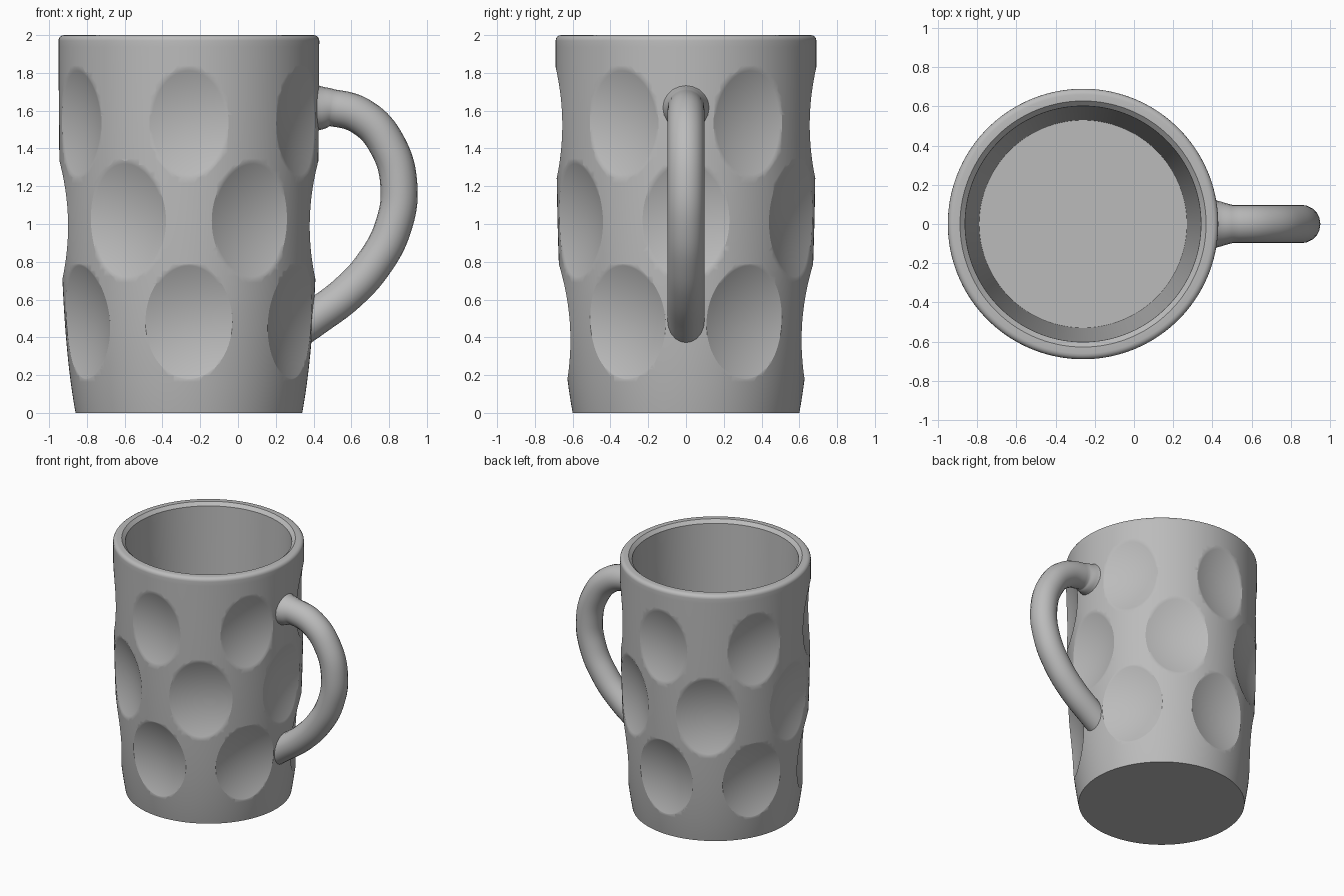
import bpy
import bmesh
from math import sin, cos, pi, exp, sqrt
from mathutils import Matrix

CENTRE_X = -0.26

cube = bpy.data.objects.get("Cube")
if cube:
    bpy.data.objects.remove(cube, do_unlink=True)

grey = bpy.data.materials.new("plain_grey")
grey.use_nodes = True
COLOUR = (0.5, 0.5, 0.5, 1)
grey.diffuse_color = COLOUR
grey.node_tree.nodes["Principled BSDF"].inputs["Base Color"].default_value = COLOUR


def add_object(name, bm):
    bmesh.ops.recalc_face_normals(bm, faces=bm.faces)
    mesh = bpy.data.meshes.new(name)
    bm.to_mesh(mesh)
    bm.free()
    obj = bpy.data.objects.new(name, mesh)
    bpy.context.collection.objects.link(obj)
    mesh.materials.append(grey)
    return obj


def make_active(obj):
    bpy.ops.object.select_all(action="DESELECT")
    obj.select_set(True)
    bpy.context.view_layer.objects.active = obj


def outer_radius(z):
    return 0.692 - 0.092 * exp(-z / 0.5)


# Mug body: a turned profile, from the base up the outside and down the inside
RINGS = 60
profile = [(0, 0)]
profile += [(outer_radius(1.97 * i / RINGS), 1.97 * i / RINGS) for i in range(RINGS + 1)]
profile += [(0.661 + 0.03 * cos(a * pi / 8), 1.97 + 0.03 * sin(a * pi / 8)) for a in range(1, 5)]
profile += [(0.628, 2.0), (0.602, 1.975), (0.53, 0.12), (0, 0.12)]

bm = bmesh.new()
verts = [bm.verts.new((r, 0, z)) for r, z in profile]
edges = [bm.edges.new(pair) for pair in zip(verts, verts[1:])]
bmesh.ops.spin(bm, geom=verts + edges, cent=(0, 0, 0), axis=(0, 0, 1),
               angle=2 * pi, steps=144, use_merge=True)
bmesh.ops.remove_doubles(bm, verts=bm.verts, dist=0.0001)
body = add_object("mug_body", bm)
body.location.x = CENTRE_X


# Dimple cutter: a shallow oval bowl with straight sides, closed on the outside
def add_bowl(bm, z0, half_w, half_h, depth, angle):
    radius = outer_radius(z0)
    slope = 0.184 * exp(-z0 / 0.5)
    sag = radius - sqrt(radius ** 2 - half_w ** 2)
    turn = Matrix.Rotation(angle, 4, "Z")
    segs, steps, reach = 64, 12, 1.12

    def ring(t, x_fixed=None):
        points = []
        for k in range(segs):
            u, v = t * cos(2 * pi * k / segs), t * sin(2 * pi * k / segs)
            x = radius - depth + (depth - sag) * u * u + depth * v * v + slope * v * half_h
            co = Matrix.Translation((x_fixed or x, u * half_w, z0 + v * half_h)).translation
            points.append(bm.verts.new(turn @ co))
        return points

    rings = [ring(reach * i / steps) for i in range(1, steps + 1)] + [ring(reach, 0.9)]
    tip = bm.verts.new(turn @ Matrix.Translation((radius - depth, 0, z0)).translation)
    for k in range(segs):
        n = (k + 1) % segs
        bm.faces.new((tip, rings[0][k], rings[0][n]))
        for a, b in zip(rings, rings[1:]):
            bm.faces.new((a[k], b[k], b[n], a[n]))
    bm.faces.new(rings[-1])


# Three staggered rows of six dimples: height, half width, half height, depth, turn
ROWS = [
    (1.535, 0.21, 0.295, 0.056, pi / 6),
    (1.02, 0.23, 0.32, 0.066, 0),
    (0.48, 0.23, 0.32, 0.07, pi / 6),
]
for z0, half_w, half_h, depth, offset in ROWS:
    bm = bmesh.new()
    for i in range(6):
        add_bowl(bm, z0, half_w, half_h, depth, offset + i * pi / 3)
    cutter = add_object("dimple_cutter", bm)
    cutter.location.x = CENTRE_X
    cutter.hide_render = True
    cut = body.modifiers.new("dimples", "BOOLEAN")
    cut.operation = "DIFFERENCE"
    cut.solver = "EXACT"
    cut.object = cutter
    make_active(body)
    bpy.ops.object.modifier_apply(modifier=cut.name)
    bpy.data.objects.remove(cutter, do_unlink=True)
bpy.ops.object.shade_smooth_by_angle(angle=pi / 6)

# Handle: a round tube along a curve, flared where it meets the upper wall
PATH = [(0.36, 1.615, 1.5), (0.43, 1.615, 1.2), (0.5, 1.615, 1), (0.66, 1.565, 1),
        (0.79, 1.42, 1), (0.852, 1.2, 1), (0.82, 0.98, 1), (0.72, 0.79, 1),
        (0.58, 0.635, 1), (0.4, 0.5, 1), (0.24, 0.39, 1)]
curve = bpy.data.curves.new("handle", "CURVE")
curve.dimensions = "3D"
curve.bevel_depth = 0.098
curve.bevel_resolution = 8
curve.resolution_u = 8
curve.use_fill_caps = True
spline = curve.splines.new("BEZIER")
spline.bezier_points.add(len(PATH) - 1)
for point, (x, z, thickness) in zip(spline.bezier_points, PATH):
    point.co = (x, 0, z)
    point.radius = thickness
    point.handle_left_type = point.handle_right_type = "AUTO"
handle = bpy.data.objects.new("handle", curve)
bpy.context.collection.objects.link(handle)
curve.materials.append(grey)
make_active(handle)
bpy.ops.object.convert(target="MESH")
handle = bpy.context.object

# Flatten the handle ends so that they stay inside the wall
for vert in handle.data.vertices:
    vert.co.x = max(vert.co.x, 0.35)
bpy.ops.object.shade_smooth_by_angle(angle=pi / 4)
